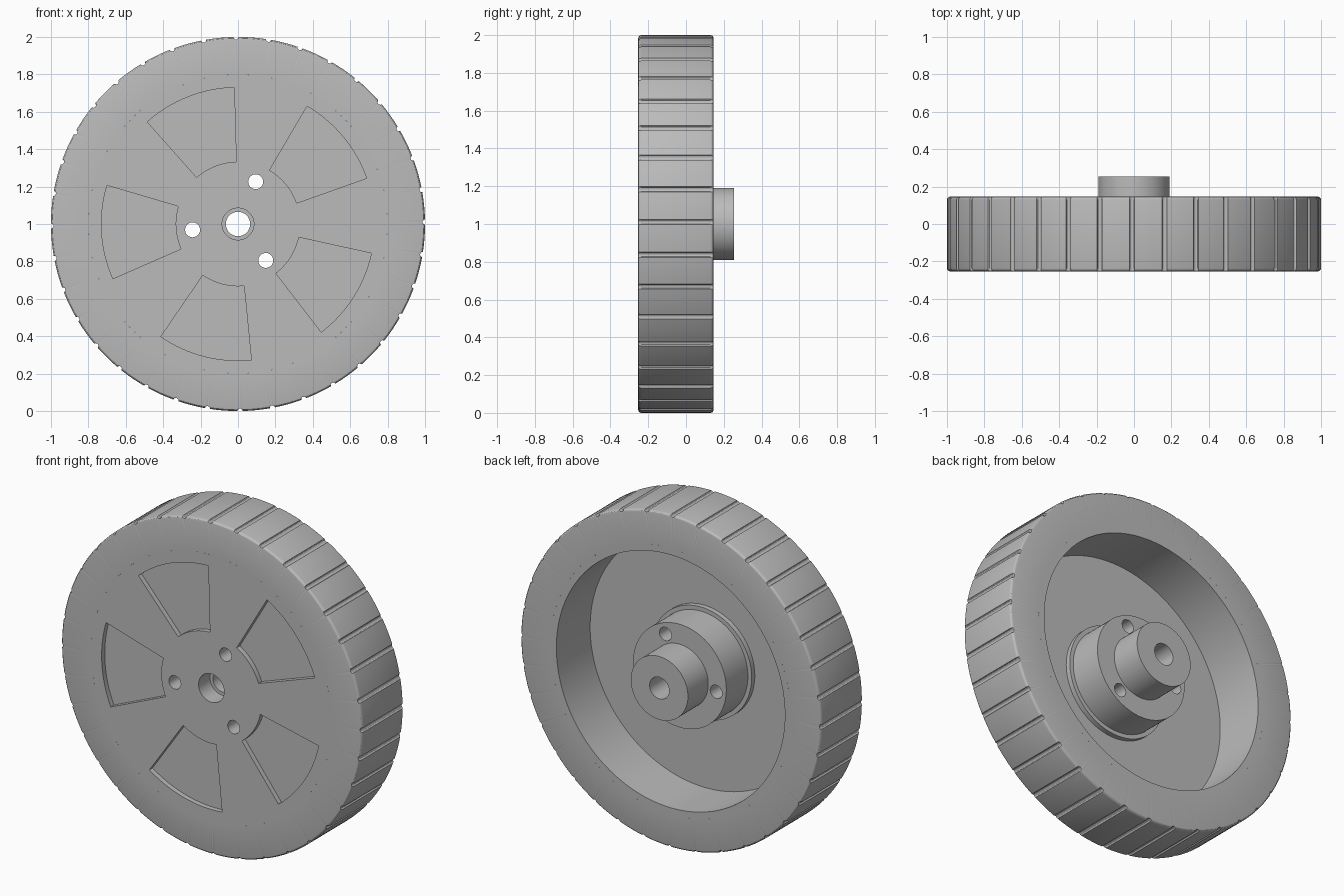
import bpy, bmesh
from math import cos, sin, radians, sqrt

cube = bpy.data.objects.get("Cube")
if cube:
    bpy.data.objects.remove(cube, do_unlink=True)

FRONT, BACK, FLOOR, TIP = -0.253, 0.146, -0.175, 0.253
GROOVE = 0.013

grey = bpy.data.materials.new("plain grey")
grey.use_nodes = True
colour = (0.5, 0.5, 0.5, 1)
grey.diffuse_color = colour
grey.node_tree.nodes["Principled BSDF"].inputs["Base Color"].default_value = colour


def polar(r, angle, y):
    """Point at an angle in degrees around the axle."""
    a = radians(angle)
    return (r * cos(a), y, 1 + r * sin(a))


def finish(bm, name):
    bmesh.ops.recalc_face_normals(bm, faces=bm.faces)
    mesh = bpy.data.meshes.new(name)
    bm.to_mesh(mesh)
    bm.free()
    mesh.materials.append(grey)
    ob = bpy.data.objects.new(name, mesh)
    bpy.context.collection.objects.link(ob)
    return ob


def lathe(name, profile, angles, radius=lambda r, i: r):
    """Turn a closed (radius, y) profile around the axle."""
    bm = bmesh.new()
    rings = [[bm.verts.new(polar(radius(r, i), a, y)) for r, y in profile]
             for i, a in enumerate(angles)]
    n = len(profile)
    for i, ring in enumerate(rings):
        prev = rings[i - 1]
        for j in range(n):
            bm.faces.new((prev[j - 1], prev[j], ring[j], ring[j - 1]))
    return finish(bm, name)


def prism(bm, outline, y0, y1):
    """Add a solid with a front outline of (x, z) points."""
    ends = [[bm.verts.new((x, y, z)) for x, z in outline] for y in (y0, y1)]
    for end in ends:
        bm.faces.new(end)
    for j in range(len(outline)):
        bm.faces.new((ends[0][j - 1], ends[0][j], ends[1][j], ends[1][j - 1]))


def cut(ob, cutter):
    mod = ob.modifiers.new("cut", "BOOLEAN")
    mod.operation, mod.solver, mod.object = "DIFFERENCE", "EXACT", cutter
    bpy.context.view_layer.objects.active = ob
    bpy.ops.object.modifier_apply(modifier=mod.name)


# Tyre: rounded shoulders, 36 round grooves across the tread
half = 0.8
steps = [(o * half, GROOVE * sqrt(1 - o * o)) for o in (-1, -0.8, -0.4, 0, 0.4, 0.8, 1)]
steps += [(half + k * (10 - 2 * half) / 4, 0) for k in (1, 2, 3)]
tread = [(0.6 + 10 * k + off, 1 - depth) for k in range(36) for off, depth in steps]
f = 0.016
shoulder = [(1 - f + f * sin(radians(a)), f - f * cos(radians(a))) for a in (0, 30, 60, 90)]
tyre_profile = ([(0.8, FRONT)] + [(r, FRONT + d) for r, d in shoulder]
                + [(r, BACK - d) for r, d in reversed(shoulder)] + [(0.8, BACK)])
tyre = lathe("tyre", tyre_profile, [a for a, r in tread],
             lambda r, i: min(r, tread[i][1]))

# Rim: dished wheel with a low collar around the hub
circle = [i * 2.5 for i in range(144)]
rim = lathe("rim", [(0.085, FRONT), (0.8, FRONT), (0.8, BACK), (0.76, BACK),
                    (0.76, FLOOR), (0.335, FLOOR), (0.335, FLOOR + 0.03),
                    (0.085, FLOOR + 0.03)], circle)

# Hub: bolted flange with a narrower boss
hub = lathe("hub", [(0.065, FLOOR + 0.03), (0.31, FLOOR + 0.03), (0.31, 0.06),
                    (0.19, 0.06), (0.19, TIP), (0.065, TIP)], circle)

# Five shallow wedge pockets in the front face
bm = bmesh.new()
for k in range(5):
    arc = [39.6 + 72 * k - 20 + 2.5 * i for i in range(17)]
    outline = [polar(0.73, a, 0) for a in arc] + [polar(0.333, a, 0) for a in reversed(arc)]
    prism(bm, [(x, z) for x, _, z in outline], FRONT - 0.1, FRONT + 0.03)
pockets = finish(bm, "pocket_cutter")

# Three bolt holes through rim and hub
bm = bmesh.new()
for k in range(3):
    cx, _, cz = polar(0.245, 67.3 + 120 * k, 0)
    prism(bm, [(cx + 0.04 * cos(radians(a)), cz + 0.04 * sin(radians(a)))
               for a in range(0, 360, 15)], -1, 1)
bolts = finish(bm, "bolt_cutter")

cut(rim, pockets)
cut(rim, bolts)
cut(hub, bolts)
for cutter in (pockets, bolts):
    bpy.data.objects.remove(cutter, do_unlink=True)

# Smooth round surfaces, sharp edges
for ob in bpy.context.view_layer.objects:
    ob.select_set(ob in (tyre, rim, hub))
bpy.context.view_layer.objects.active = tyre
bpy.ops.object.shade_smooth_by_angle(angle=radians(30))
